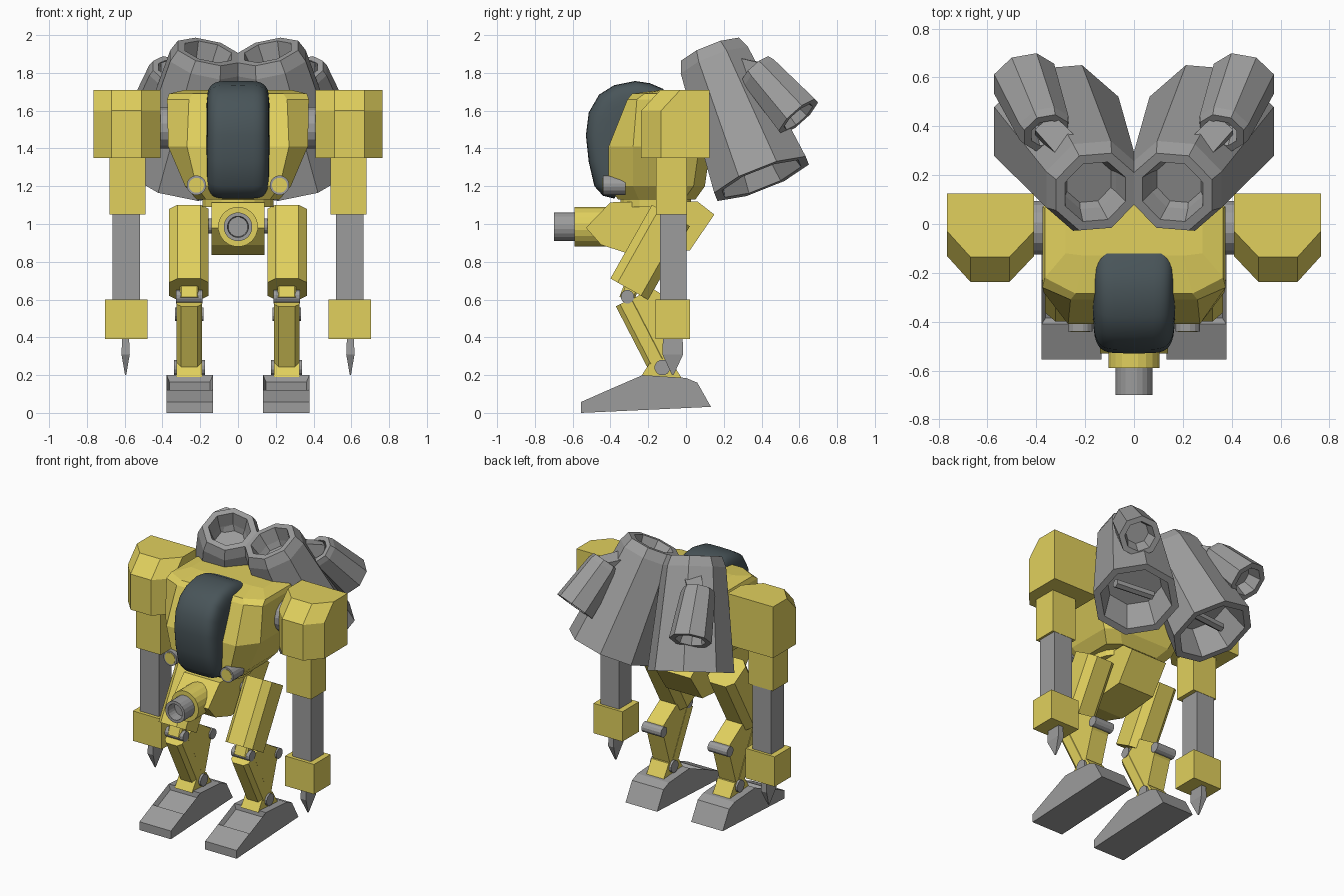
import bpy, bmesh
from math import sin, cos, pi
from mathutils import Vector as V

cube = bpy.data.objects.get("Cube")
if cube:
    bpy.data.objects.remove(cube)


def material(name, rgb):
    m = bpy.data.materials.new(name)
    m.use_nodes = True
    m.diffuse_color = (*rgb, 1)
    m.node_tree.nodes["Principled BSDF"].inputs["Base Color"].default_value = (*rgb, 1)
    return m


yellow = material("yellow_armour", (0.75, 0.63, 0.11))
grey = material("grey_metal", (0.335, 0.335, 0.335))
glass = material("dark_canopy", (0.066, 0.09, 0.1))


def loft(name, rings, mat, both=False, recess=None):
    """Skin a list of equal-length rings, cap both ends, optionally mirror."""
    bm = bmesh.new()
    rows = [[bm.verts.new(p) for p in ring] for ring in rings]
    n = len(rows[0])
    for a, b in zip(rows, rows[1:]):
        for i in range(n):
            bm.faces.new((a[i], a[(i + 1) % n], b[(i + 1) % n], b[i]))
    bm.faces.new(rows[0][::-1])
    bm.faces.new(rows[-1])
    bmesh.ops.recalc_face_normals(bm, faces=bm.faces)
    if recess:
        bm.normal_update()
        chosen = [f for f in bm.faces if recess(f)]
        bmesh.ops.inset_region(bm, faces=chosen, thickness=0.022)
        bmesh.ops.translate(bm, verts=list({v for f in chosen for v in f.verts}), vec=(0, 0.01, -0.03))
    mesh = bpy.data.meshes.new(name)
    bm.to_mesh(mesh)
    bm.free()
    mesh.materials.append(mat)
    ob = bpy.data.objects.new(name, mesh)
    bpy.context.collection.objects.link(ob)
    if both:
        ob.modifiers.new("Mirror", "MIRROR").use_mirror_merge = False
    return ob


def prism(name, x0, x1, profile, mat, both=False, recess=None):
    """Side profile of (y, z) points pushed across x."""
    return loft(name, [[(x, y, z) for y, z in profile] for x in (x0, x1)], mat, both, recess)


def box(name, x, y, z, mat):
    return prism(name, *x, [(y[0], z[0]), (y[1], z[0]), (y[1], z[1]), (y[0], z[1])], mat, True)


def turned(name, a, b, profile, mat, both=False, sides=8):
    """Rings of (fraction along a-b, radius)."""
    a, b = V(a), V(b)
    axis = (b - a).normalized()
    u = axis.cross(V((1, 0, 0)) if abs(axis.x) < 0.8 else V((0, 0, 1))).normalized()
    w = axis.cross(u)
    turns = [2 * pi * (i + 0.5) / sides for i in range(sides)]
    rings = [[a.lerp(b, t) + r * (cos(k) * u + sin(k) * w) for k in turns] for t, r in profile]
    return loft(name, rings, mat, both)


def rod(name, a, b, r, mat, both=False, sides=16):
    return turned(name, a, b, [(0, r), (1, r)], mat, both, sides)


def strut(name, x, a, b, wide, deep, cut, mat):
    """Chamfered bar between two (y, z) points."""
    a, b = V((x, *a)), V((x, *b))
    u, w = V((1, 0, 0)), (b - a).normalized().cross(V((1, 0, 0)))
    p, q = wide / 2, deep / 2
    corners = [(p, q - cut), (p - cut, q), (cut - p, q), (-p, q - cut),
               (-p, cut - q), (cut - p, -q), (p - cut, -q), (p, cut - q)]
    return loft(name, [[e + u * i + w * j for i, j in corners] for e in (a, b)], mat, True)


# Torso: sections (z, front y, corner y, back y, front half width, side half width)
sections = [(1.13, -0.36, -0.25, 0.05, 0.17, 0.22),
            (1.2, -0.41, -0.28, 0.1, 0.22, 0.28),
            (1.41, -0.41, -0.28, 0.13, 0.27, 0.37),
            (1.66, -0.31, -0.26, 0.13, 0.26, 0.375),
            (1.69, -0.285, -0.22, 0.125, 0.24, 0.365),
            (1.71, -0.13, -0.12, 0.11, 0.2, 0.28)]
loft("torso", [[(-f, yf, z), (f, yf, z), (s, yc, z), (s, yb - 0.06, z), (s - 0.08, yb, z),
                (0.08 - s, yb, z), (-s, yb - 0.06, z), (-s, yc, z)]
               for z, yf, yc, yb, f, s in sections], yellow)

# Canopy: rounded cross-sections swept along the side profile
path = [(-0.38, 1.135), (-0.44, 1.15), (-0.485, 1.2), (-0.515, 1.33), (-0.53, 1.47), (-0.515, 1.59),
        (-0.46, 1.685), (-0.38, 1.735), (-0.27, 1.757), (-0.19, 1.745), (-0.12, 1.715)]
core = V((0, -0.15, 1.42))
steps = [pi * i / 20 for i in range(21)]
rings = []
for y, z in path:
    reach = V((0, y, z)) - core
    rings.append([core + reach * max(sin(t), 0) ** 0.25
                  + V((0.168 * (1 if cos(t) > 0 else -1) * abs(cos(t)) ** 0.4, 0, 0)) for t in steps])
canopy = loft("canopy", rings, glass)
bpy.context.view_layer.objects.active = canopy
canopy.select_set(True)
bpy.ops.object.shade_smooth_by_angle(angle=0.8)
canopy.select_set(False)

# Head lamps
rod("lamp_housing", (0.22, -0.44, 1.205), (0.22, -0.32, 1.205), 0.052, grey, True)
rod("lamp_lens", (0.22, -0.443, 1.205), (0.22, -0.43, 1.205), 0.04, yellow, True)

# Pelvis, waist and gun
rod("waist_ring", (0, -0.16, 1.09), (0, -0.16, 1.15), 0.19, yellow, False, 20)
prism("pelvis", -0.14, 0.14, [(-0.4, 1.115), (0.06, 1.12), (0.15, 1.05), (0.02, 0.86),
                              (-0.28, 0.835), (-0.45, 0.89), (-0.53, 0.98)], yellow)
rod("hip_axle", (-0.2, -0.14, 0.99), (0.2, -0.14, 0.99), 0.04, grey)
rod("gun_collar", (0, -0.59, 0.985), (0, -0.36, 0.985), 0.106, yellow, False, 20)
turned("gun_barrel", (0, -0.7, 0.985), (0, -0.56, 0.985),
       [(0.5, 0.052), (0, 0.056), (0, 0.076), (1, 0.076)], grey, False, 20)

# Arms
cap = [(0.41, 0.125), (0.765, 0.125), (0.765, -0.03), (0.67, -0.135), (0.51, -0.135), (0.41, -0.03)]
lip = [(x, y if y > 0 else y - 0.102) for x, y in cap]
loft("shoulder", [[(x, y, z) for x, y in plan] for plan, z in ((lip, 1.35), (lip, 1.6), (cap, 1.71))],
     yellow, True)
rod("shoulder_joint", (0.3, -0.015, 1.51), (0.43, -0.015, 1.51), 0.112, grey, True)
box("upper_arm", (0.49, 0.68), (-0.16, 0.005), (1.05, 1.36), yellow)
box("forearm", (0.52, 0.665), (-0.138, 0.003), (0.59, 1.06), grey)
box("hand", (0.48, 0.705), (-0.162, 0.022), (0.39, 0.6), yellow)
loft("hand_blade", [[(0.595 + i * w, -0.07 + j * d, z) for i, j in ((-1, -1), (1, -1), (1, 1), (-1, 1))]
                    for z, w, d in ((0.4, 0.018, 0.052), (0.31, 0.022, 0.055), (0.2, 0.003, 0.004))],
     grey, True)

# Legs
strut("thigh", 0.26, (-0.30, 0.655), (-0.08, 1.045), 0.21, 0.23, 0.044, yellow)
strut("knee_link", 0.258, (-0.27, 0.72), (-0.315, 0.60), 0.1, 0.08, 0.01, yellow)
rod("knee_pin", (0.187, -0.31, 0.615), (0.329, -0.31, 0.615), 0.036, grey, True, 12)
strut("shin", 0.258, (-0.32, 0.59), (-0.155, 0.27), 0.135, 0.115, 0.025, yellow)
prism("calf", 0.192, 0.323, [(-0.29, 0.6), (-0.18, 0.66), (-0.03, 0.565), (0.005, 0.52), (-0.03, 0.475),
                             (-0.095, 0.27), (-0.16, 0.27)], yellow, True)
rod("calf_pin", (0.182, -0.015, 0.522), (0.333, -0.015, 0.522), 0.036, grey, True, 12)
prism("ankle_bracket", 0.19, 0.325, [(-0.24, 0.19), (-0.185, 0.275), (-0.08, 0.275), (-0.02, 0.18)],
      yellow, True)
rod("ankle_pin", (0.175, -0.125, 0.24), (0.339, -0.125, 0.24), 0.042, grey, True, 12)
prism("foot", 0.133, 0.378, [(-0.555, 0), (-0.555, 0.058), (-0.41, 0.122), (-0.23, 0.2),
                             (0.0, 0.185), (0.06, 0.16), (0.132, 0.032)], grey, True,
      lambda f: f.normal.z > 0.5 and -0.4 < f.calc_center_median().y < -0.25)

# Rear thrusters: hollow at both ends
turned("main_thruster", (0.158, 0.132, 1.912), (0.318, 0.4, 1.24),
       [(0.17, 0.1), (0.12, 0.115), (0, 0.137), (0, 0.178), (0.09, 0.207), (1, 0.282),
        (1, 0.235), (0.74, 0.18)], grey, True)
rod("nozzle_bar", (0.16, 0.37, 1.34), (0.44, 0.34, 1.34), 0.03, grey, True, 6)
turned("side_thruster", (0.36, 0.372, 1.82), (0.45, 0.595, 1.568),
       [(0.3, 0.05), (0, 0.068), (0, 0.1), (0.1, 0.112), (1, 0.138), (1, 0.1), (0.75, 0.075)],
       grey, True)
turned("thruster_mount", (0.22, 0.25, 1.83), (0.37, 0.41, 1.8), [(0, 0.08), (1, 0.07)], grey, True, 4)
